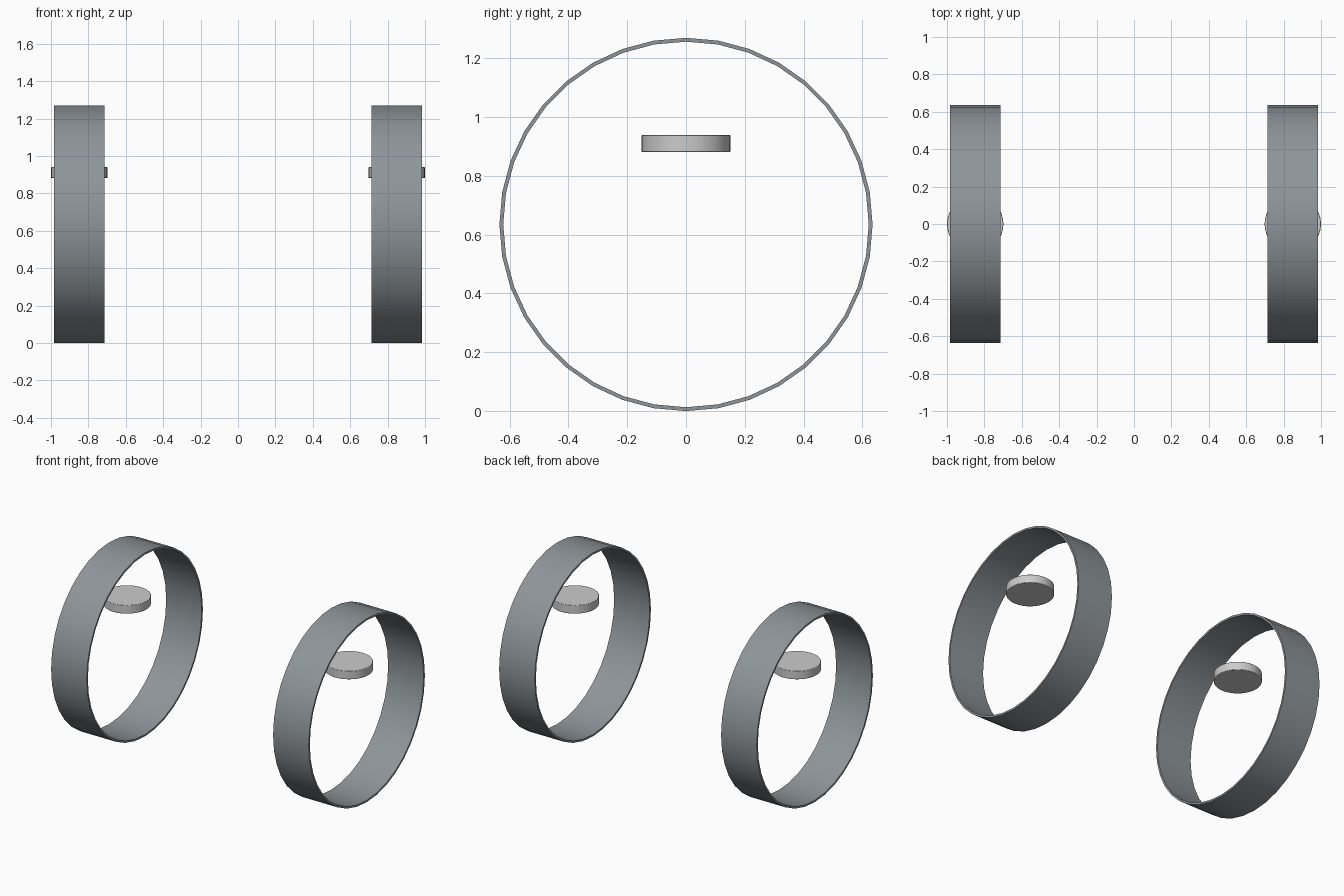
import bpy, math

if "Cube" in bpy.data.objects:
    bpy.data.objects.remove(bpy.data.objects["Cube"])

SIDES = 36
R_OUT, R_IN, HALF_W = 0.635, 0.622, 0.136
X = 0.849

dark = bpy.data.materials.new("dark_metal")
dark.diffuse_color = (0.27, 0.30, 0.32, 1)
dark.use_nodes = True
dark.node_tree.nodes["Principled BSDF"].inputs["Base Color"].default_value = dark.diffuse_color


def smooth(obj):
    bpy.ops.object.select_all(action='DESELECT')
    obj.select_set(True)
    bpy.context.view_layer.objects.active = obj
    bpy.ops.object.shade_smooth_by_angle(angle=math.radians(30))


def band(name, x):
    # rectangular section swept round the x axis
    section = [(-HALF_W, R_OUT), (HALF_W, R_OUT), (HALF_W, R_IN), (-HALF_W, R_IN)]
    verts, faces = [], []
    for i in range(SIDES):
        a = 2 * math.pi * i / SIDES
        verts += [(dx, r * math.cos(a), r * math.sin(a)) for dx, r in section]
        n = (i + 1) % SIDES
        for j in range(4):
            k = (j + 1) % 4
            faces.append((i * 4 + j, n * 4 + j, n * 4 + k, i * 4 + k))
    mesh = bpy.data.meshes.new(name)
    mesh.from_pydata(verts, [], faces)
    mesh.flip_normals()
    mesh.materials.append(dark)
    obj = bpy.data.objects.new(name, mesh)
    bpy.context.collection.objects.link(obj)
    obj.location = (x, 0, R_OUT)
    # make normals consistently outward
    bpy.context.view_layer.objects.active = obj
    bpy.ops.object.mode_set(mode='EDIT')
    bpy.ops.mesh.select_all(action='SELECT')
    bpy.ops.mesh.normals_make_consistent(inside=False)
    bpy.ops.object.mode_set(mode='OBJECT')
    smooth(obj)


def disc(name, x):
    # flat round disc with a slightly softened rim
    bpy.ops.mesh.primitive_cylinder_add(vertices=32, radius=0.151, depth=0.058,
                                        location=(x, 0, 0.911))
    obj = bpy.context.object
    obj.name = name
    bevel = obj.modifiers.new("soft_rim", 'BEVEL')
    bevel.width = 0.003
    bevel.segments = 2
    bevel.limit_method = 'ANGLE'
    smooth(obj)


# left and right pair
for side, s in (("left", -1), ("right", 1)):
    band(side + "_ring_band", s * X)
    disc(side + "_disc", s * X)
